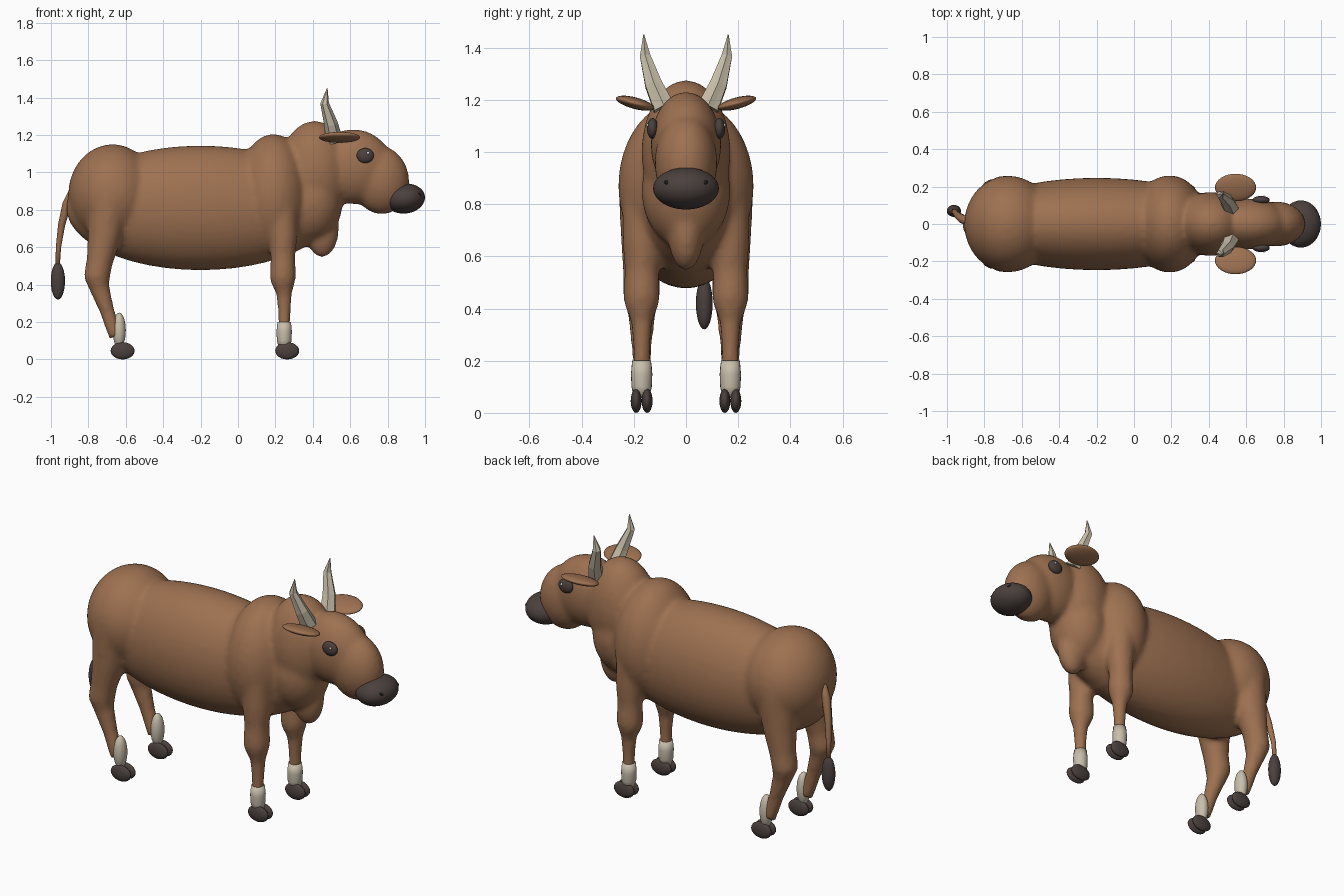
import bpy, bmesh, math
from mathutils import Vector, Matrix

cube = bpy.data.objects.get("Cube")
if cube:
    bpy.data.objects.remove(cube)


def material(name, rgb):
    m = bpy.data.materials.new(name)
    m.use_nodes = True
    m.diffuse_color = (*rgb, 1)
    m.node_tree.nodes["Principled BSDF"].inputs["Base Color"].default_value = (*rgb, 1)
    return m


HIDE = material("brown hide", (0.34, 0.165, 0.082))
DARK = material("dark horny skin", (0.07, 0.052, 0.047))
CREAM = material("cream sock", (0.58, 0.52, 0.41))
HORN = material("horn", (0.58, 0.52, 0.40))
BLACK = material("black nostril", (0.012, 0.01, 0.01))
WHITE = material("eye glint", (0.85, 0.85, 0.85))


def ellipsoid(bm, centre, radii, rot=(0, 0, 0), seg=32):
    """Add an ellipsoid; rot is a turn about x, y, z in degrees."""
    mat = Matrix.Translation(centre)
    for axis, angle in zip("XYZ", rot):
        mat = mat @ Matrix.Rotation(math.radians(angle), 4, axis)
    mat = mat @ Matrix.Diagonal((*radii, 1))
    bmesh.ops.create_uvsphere(bm, u_segments=seg, v_segments=seg // 2, radius=1, matrix=mat)


def tube(bm, path, sides=20, groove=0):
    """Sweep a round section along (x, y, z, radius) points."""
    pts = [Vector(p[:3]) for p in path]
    rings = []
    for i, p in enumerate(path):
        d = (pts[min(i + 1, len(pts) - 1)] - pts[max(i - 1, 0)]).normalized()
        u = d.cross(Vector((0, 1, 0))).normalized()
        v = d.cross(u)
        ring = []
        for k in range(sides):
            a = math.tau * k / sides
            r = p[3] * (1 - groove * (k % 2))
            ring.append(bm.verts.new(pts[i] + (u * math.cos(a) + v * math.sin(a)) * r))
        rings.append(ring)
    for a, b in zip(rings, rings[1:]):
        for k in range(sides):
            n = (k + 1) % sides
            bm.faces.new((a[k], a[n], b[n], b[k]))
    bm.faces.new(rings[0][::-1])
    bm.faces.new(rings[-1])


def finish(name, bm, mat, smooth=True, mirror=False):
    if mirror:  # copy to the other flank
        copy = bmesh.ops.duplicate(bm, geom=bm.verts[:] + bm.edges[:] + bm.faces[:])["geom"]
        for v in copy:
            if isinstance(v, bmesh.types.BMVert):
                v.co.y *= -1
    bmesh.ops.recalc_face_normals(bm, faces=bm.faces[:])
    me = bpy.data.meshes.new(name)
    for f in bm.faces:
        f.smooth = smooth
    bm.to_mesh(me)
    bm.free()
    me.materials.append(mat)
    ob = bpy.data.objects.new(name, me)
    bpy.context.collection.objects.link(ob)
    return ob


# Legs and cheeks, made on one flank and mirrored into the body
LEG = 0.17
body = bmesh.new()
tube(body, [(0.23, 0.155, 0.85, 0.09), (0.24, 0.165, 0.65, 0.078), (0.24, LEG, 0.55, 0.066),
            (0.24, LEG, 0.45, 0.071), (0.24, LEG, 0.42, 0.068), (0.247, LEG, 0.35, 0.042),
            (0.247, LEG, 0.25, 0.034), (0.247, LEG, 0.1, 0.032)])
tube(body, [(-0.69, 0.14, 0.85, 0.12), (-0.715, 0.16, 0.65, 0.09), (-0.74, LEG, 0.52, 0.071),
            (-0.755, LEG, 0.44, 0.071), (-0.74, LEG, 0.38, 0.054), (-0.70, LEG, 0.26, 0.04),
            (-0.655, LEG, 0.12, 0.036)])
copy = bmesh.ops.duplicate(body, geom=body.verts[:] + body.edges[:] + body.faces[:])["geom"]
for v in copy:
    if isinstance(v, bmesh.types.BMVert):
        v.co.y *= -1
bmesh.ops.recalc_face_normals(body, faces=body.faces[:])
for f in copy:
    if isinstance(f, bmesh.types.BMFace):
        f.normal_update()

# Trunk, neck and head masses, fused into one hide
for centre, radii, tilt in [
    ((-0.20, 0, 0.81), (0.72, 0.247, 0.333), 0),    # barrel
    ((-0.67, 0, 0.88), (0.238, 0.258, 0.27), 0),    # rump
    ((0.19, 0, 0.87), (0.20, 0.26, 0.335), 0),      # shoulders
    ((0.41, 0, 1.00), (0.19, 0.17, 0.275), 0),      # neck crest
    ((0.40, 0, 0.85), (0.16, 0.17, 0.22), 0),       # throat
    ((0.45, 0, 0.70), (0.09, 0.07, 0.155), 0),      # dewlap
    ((0.62, 0, 1.03), (0.21, 0.135, 0.20), 15),     # skull
    ((0.76, 0, 0.96), (0.155, 0.12, 0.185), -10),   # snout
]:
    ellipsoid(body, centre, radii, (0, tilt, 0), 48)
hide = finish("body", body, HIDE)
remesh = hide.modifiers.new("fuse", "REMESH")
remesh.mode = "VOXEL"
remesh.voxel_size = 0.014
remesh.use_smooth_shade = True
soften = hide.modifiers.new("soften", "SMOOTH")
soften.factor = 0.5
soften.iterations = 10

# Muzzle with nostrils
bm = bmesh.new()
ellipsoid(bm, (0.892, 0, 0.86), (0.108, 0.126, 0.08), (0, -6, 0), 40)
finish("muzzle", bm, DARK)
bm = bmesh.new()
ellipsoid(bm, (0.968, 0.07, 0.885), (0.014, 0.014, 0.008), (0, 40, 0), 12)
finish("nostrils", bm, BLACK, mirror=True)

# Eyes and glints
bm = bmesh.new()
ellipsoid(bm, (0.68, 0.128, 1.09), (0.046, 0.022, 0.04), seg=24)
finish("eyes", bm, DARK, mirror=True)
bm = bmesh.new()
ellipsoid(bm, (0.695, 0.147, 1.103), (0.007, 0.005, 0.007), seg=12)
finish("eye_glints", bm, WHITE, mirror=True)

# Ears
bm = bmesh.new()
ellipsoid(bm, (0.543, 0.195, 1.187), (0.11, 0.076, 0.022), (15, 0, 0))
finish("ears", bm, HIDE, mirror=True)

# Fluted horns
bm = bmesh.new()
tube(bm, [(0.515, 0.085, 1.17, 0.046), (0.497, 0.125, 1.26, 0.037),
          (0.463, 0.157, 1.37, 0.023), (0.477, 0.162, 1.45, 0.002)], 12, 0.15)
finish("horns", bm, HORN, smooth=False, mirror=True)

# Socks
bm = bmesh.new()
tube(bm, [(0.247, LEG, 0.2, 0.036), (0.247, LEG, 0.15, 0.041),
          (0.247, LEG, 0.1, 0.039), (0.25, LEG, 0.06, 0.03)])
finish("fore_socks", bm, CREAM, mirror=True)
bm = bmesh.new()
ellipsoid(bm, (-0.635, LEG, 0.155), (0.035, 0.04, 0.095))
finish("hind_socks", bm, CREAM, mirror=True)

# Cloven hooves
for name, x in (("fore_hooves", 0.263), ("hind_hooves", -0.617)):
    bm = bmesh.new()
    for side in (-1, 1):
        ellipsoid(bm, (x, LEG + side * 0.021, 0.046), (0.064, 0.021, 0.046), seg=24)
    finish(name, bm, DARK, mirror=True)

# Tail and tuft
bm = bmesh.new()
tube(bm, [(-0.87, 0.01, 0.93, 0.02), (-0.915, 0.025, 0.83, 0.024), (-0.943, 0.045, 0.72, 0.019),
          (-0.96, 0.065, 0.6, 0.014), (-0.965, 0.07, 0.48, 0.011)], 12)
finish("tail", bm, HIDE)
bm = bmesh.new()
ellipsoid(bm, (-0.963, 0.07, 0.42), (0.038, 0.032, 0.1), seg=24)
finish("tail_tuft", bm, DARK)
